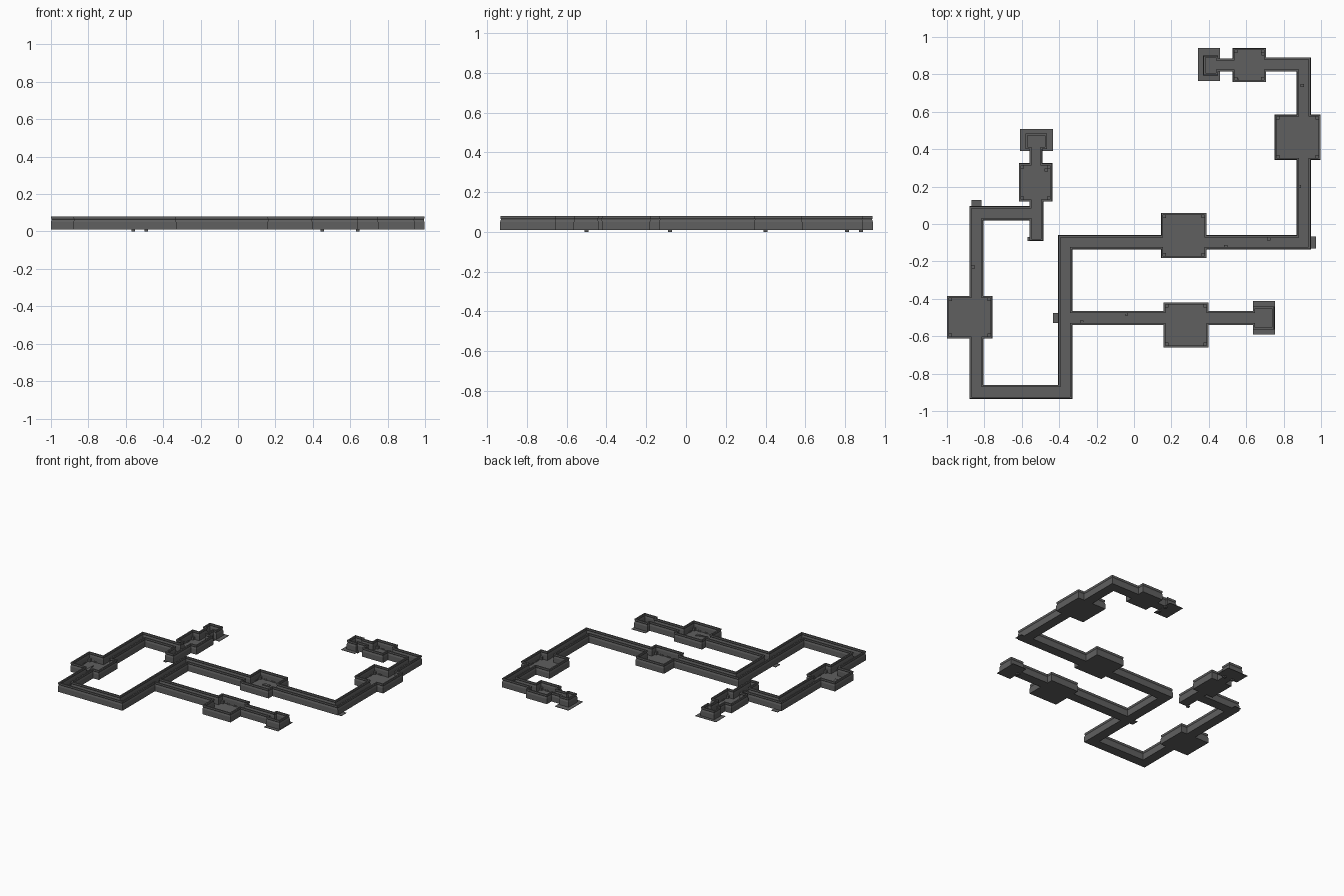
import bpy, bmesh, math
from mathutils import Vector

if "Cube" in bpy.data.objects:
    bpy.data.objects.remove(bpy.data.objects["Cube"])

stone = bpy.data.materials.new("dark_stone")
stone.diffuse_color = (0.115, 0.115, 0.115, 1)
stone.use_nodes = True
stone.node_tree.nodes["Principled BSDF"].inputs["Base Color"].default_value = stone.diffuse_color

# Plan rectangles: x0, x1, y0, y1
corridors = [
    (-.88, -.805, -.935, .095), (-.88, -.33, -.935, -.86),
    (-.405, -.33, -.935, -.06), (-.405, .945, -.135, -.06),
    (.87, .945, -.135, .89), (.70, .945, .815, .89),
    (-.405, .65, -.54, -.465), (-.88, -.485, .02, .095),
    (-.56, -.485, -.09, .13), (-.56, -.49, .31, .42), (.44, .54, .815, .885)]
rooms = [
    (-1, -.757, -.613, -.385), (.145, .388, -.183, .06),
    (.158, .398, -.66, -.42), (.752, .997, .343, .585),
    (-.615, -.437, .12, .325), (.527, .707, .758, .94)]
end_rooms = [(-.58, -.465, .40, .485), (.37, .45, .795, .90), (.635, .75, -.565, -.44)]
# Floor plates that stick out past the walls
plates = [(-.61, -.433, .39, .507), (.343, .46, .765, .94), (.635, .755, -.59, -.413),
          (-.87, -.815, .09, .127), (.94, .972, -.13, -.068), (-.432, -.40, -.53, -.475)]


def finish(name, bm):
    me = bpy.data.meshes.new(name)
    bm.normal_update()
    bm.to_mesh(me)
    bm.free()
    me.materials.append(stone)
    ob = bpy.data.objects.new(name, me)
    bpy.context.collection.objects.link(ob)
    return ob


def box(bm, x0, x1, y0, y1, z0, z1):
    vs = bmesh.ops.create_cube(bm, size=1)["verts"]
    for v in vs:
        v.co = ((x0 + x1) / 2 + v.co.x * (x1 - x0),
                (y0 + y1) / 2 + v.co.y * (y1 - y0),
                (z0 + z1) / 2 + v.co.z * (z1 - z0))


# Union of the plan as grid cells
walled = corridors + rooms + end_rooms
xs = sorted({v for r in walled for v in r[:2]})
ys = sorted({v for r in walled for v in r[2:]})


def filled(i, j):
    cx, cy = (xs[i] + xs[i + 1]) / 2, (ys[j] + ys[j + 1]) / 2
    return any(r[0] < cx < r[1] and r[2] < cy < r[3] for r in walled)


cells = [(i, j) for i in range(len(xs) - 1) for j in range(len(ys) - 1) if filled(i, j)]

# Floor slab
bm = bmesh.new()
grid = {}


def corner(i, j):
    if (i, j) not in grid:
        grid[i, j] = bm.verts.new((xs[i], ys[j], .010))
    return grid[i, j]


edges = set()
for i, j in cells:
    c = [(i, j), (i + 1, j), (i + 1, j + 1), (i, j + 1)]
    bm.faces.new([corner(*p) for p in c])
    edges.update(zip(c, c[1:] + c[:1]))
top = bmesh.ops.extrude_face_region(bm, geom=bm.faces[:])
bmesh.ops.translate(bm, vec=(0, 0, .004), verts=[v for v in top["geom"] if isinstance(v, bmesh.types.BMVert)])
bmesh.ops.recalc_face_normals(bm, faces=bm.faces[:])
finish("floor", bm)

# Outline loops of the plan, interior on the left
follow = {a: b for a, b in edges if (b, a) not in edges}
loops = []
while follow:
    start = cur = next(iter(follow))
    path = []
    while cur in follow:
        path.append(cur)
        cur = follow.pop(cur)
    pts = [Vector((xs[i], ys[j])) for i, j in path]
    n = len(pts)
    loops.append([pts[k] for k in range(n)
                  if abs((pts[k] - pts[k - 1]).cross(pts[(k + 1) % n] - pts[k])) > 1e-9])


def inward(a, b):
    d = (b - a).normalized()
    return Vector((-d.y, d.x))


# Walls: moulded section (inset, height) swept round the outline
section = [(0, .010), (0, .050), (.004, .064), (.001, .070), (.001, .080),
           (.011, .080), (.011, .070), (.008, .064), (.011, .050), (.011, .012)]
bm = bmesh.new()
for pts in loops:
    n = len(pts)
    rings = []
    for k, p in enumerate(pts):
        m = inward(pts[k - 1], p) + inward(p, pts[(k + 1) % n])
        rings.append([bm.verts.new((p.x + m.x * o, p.y + m.y * o, z)) for o, z in section])
    for k in range(n):
        a, b = rings[k], rings[(k + 1) % n]
        for s in range(len(section)):
            t = (s + 1) % len(section)
            bm.faces.new((a[s], b[s], b[t], a[t]))
bmesh.ops.recalc_face_normals(bm, faces=bm.faces[:])
finish("walls", bm)

# Low stone ribs at the foot of the inner walls
bm = bmesh.new()
for pts in loops:
    for a, b in zip(pts, pts[1:] + pts[:1]):
        length = (b - a).length
        count = int((length - .04) / .065)
        for k in range(count):
            c = a.lerp(b, (k + 1) / (count + 1)) + inward(a, b) * .012
            d = (b - a) / length
            hx, hy = .003 + .010 * abs(d.x), .003 + .010 * abs(d.y)
            box(bm, c.x - hx, c.x + hx, c.y - hy, c.y + hy, .013, .022)
finish("wall_ribs", bm)

# Exposed floor plates
bm = bmesh.new()
for r in plates:
    box(bm, *r, .0095, .0125)
finish("floor_plates", bm)

# Corner posts in the rooms
bm = bmesh.new()
for x0, x1, y0, y1 in rooms:
    for x in (x0 + .019, x1 - .019):
        for y in (y0 + .019, y1 - .019):
            box(bm, x - .008, x + .008, y - .008, y + .008, .013, .034)
finish("corner_posts", bm)

# Raised slab and wedge-shaped rubble in the rooms
bm = bmesh.new()
box(bm, .235, .285, -.035, -.012, .013, .022)
finish("room_slab", bm)
bm = bmesh.new()
for tri in ([(-.925, -.545), (-.892, -.545), (-.915, -.45)],
            [(.23, -.60), (.32, -.60), (.32, -.575)]):
    low = [bm.verts.new((x, y, .013)) for x, y in tri]
    high = [bm.verts.new((x, y, .020)) for x, y in tri]
    bm.faces.new(low[::-1])
    bm.faces.new(high)
    for k in range(3):
        t = (k + 1) % 3
        bm.faces.new((low[k], low[t], high[t], high[k]))
finish("rubble", bm)

# Loose stones in the corridors
bm = bmesh.new()
for x, y in [(-.86, -.23), (-.28, -.525), (-.04, -.48), (.49, -.12), (.72, -.08),
             (.885, .20), (.90, .74), (-.47, .29), (.69, .91), (.55, .77)]:
    box(bm, x - .009, x + .009, y - .008, y + .008, .012, .024)
finish("loose_stones", bm)

# Small drain feet under the end rooms
bm = bmesh.new()
for x, y in [(-.56, .40), (-.49, .40), (.45, .81), (.45, .88), (-.56, -.10 + .02), (.64, -.5)]:
    box(bm, x - .010, x + .010, y - .010, y + .010, 0, .011)
finish("drain_feet", bm)
